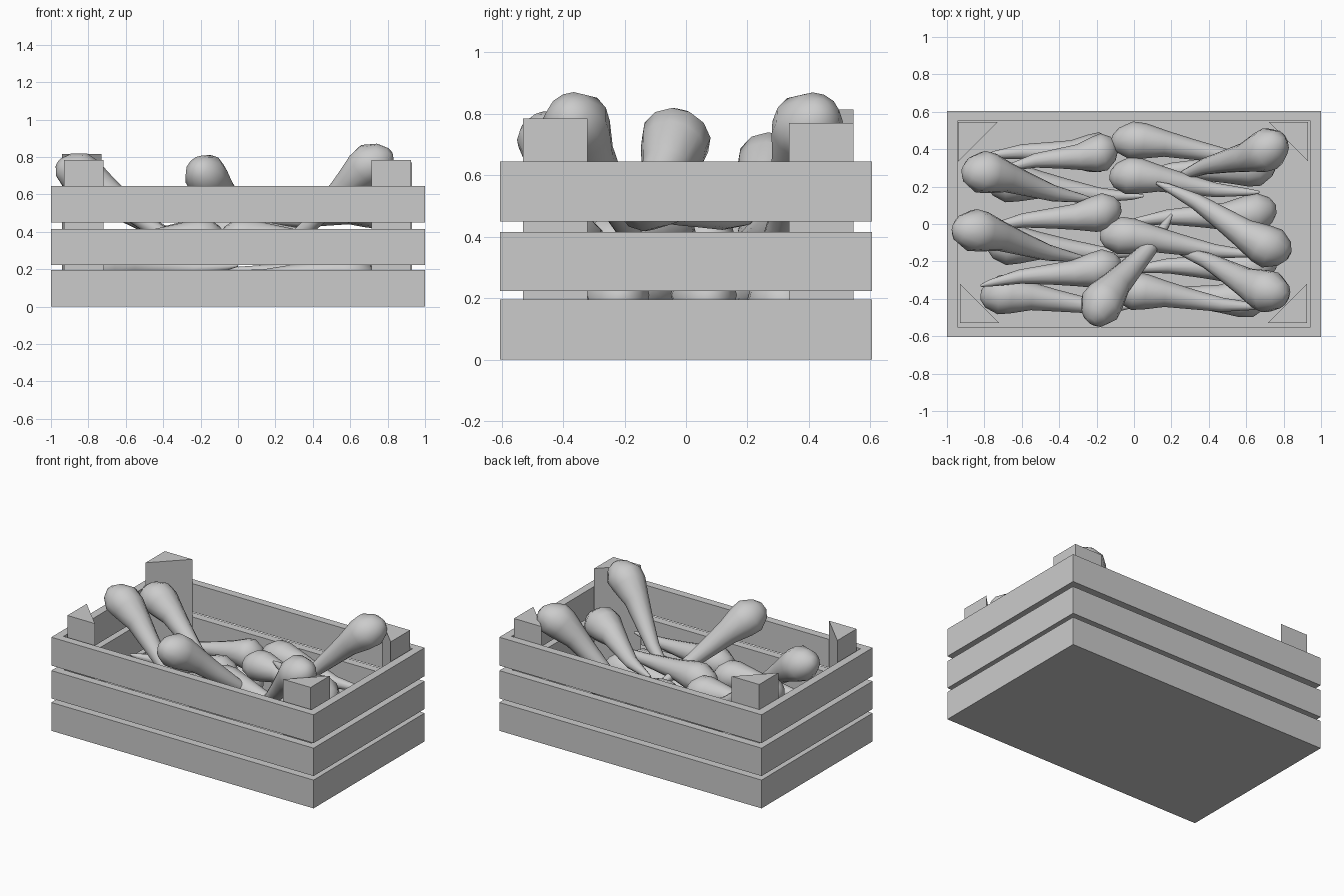
import bpy
import bmesh
import math
from mathutils import Vector

cube = bpy.data.objects.get("Cube")
if cube:
    bpy.data.objects.remove(cube, do_unlink=True)


def make_object(name, bm):
    bmesh.ops.recalc_face_normals(bm, faces=bm.faces)
    mesh = bpy.data.meshes.new(name)
    bm.to_mesh(mesh)
    bm.free()
    obj = bpy.data.objects.new(name, mesh)
    bpy.context.collection.objects.link(obj)
    return obj


def bridge(bm, a, b):
    n = len(a)
    for i in range(n):
        bm.faces.new((a[i], a[(i + 1) % n], b[(i + 1) % n], b[i]))


def prism(name, outline, z0, z1):
    bm = bmesh.new()
    low, high = ([bm.verts.new((x, y, z)) for x, y in outline] for z in (z0, z1))
    bm.faces.new(low)
    bm.faces.new(high)
    bridge(bm, low, high)
    return make_object(name, bm)


def rectangle(x, y):
    return [(-x, -y), (x, -y), (x, y), (-x, y)]


def slat_ring(name, z0, z1):
    bm = bmesh.new()
    loops = [[bm.verts.new((x, y, z)) for x, y in rectangle(*size)]
             for size, z in ((OUTER, z0), (OUTER, z1), (INNER, z1), (INNER, z0))]
    for i in range(4):
        bridge(bm, loops[i], loops[(i + 1) % 4])
    return make_object(name, bm)


# Crate: three slat rings, floor and triangular corner posts
OUTER, INNER = (1.0, 0.605), (0.945, 0.55)
for level, (z0, z1) in {"bottom": (0, 0.195), "middle": (0.223, 0.415),
                        "top": (0.45, 0.645)}.items():
    slat_ring(level + "_slats", z0, z1)
prism("floor", rectangle(*INNER), 0, 0.05)

POSTS = {
    "front_left_post": (1, -1, 0.925, 0.53, 0.785),
    "front_right_post": (-1, -1, 0.93, 0.53, 0.785),
    "back_left_post": (1, 1, 0.93, 0.545, 0.77),
    "back_right_post": (-1, 1, 0.94, 0.545, 0.815),
}
for name, (sx, sy, x, y, top) in POSTS.items():
    outline = [(sx * x, sy * y), (sx * (x - 0.21), sy * y), (sx * x, sy * (y - 0.21))]
    prism(name, outline, 0.04, top)

# Root vegetable: a lathed profile of (distance from crown, radius)
PROFILE = [(0, 0.024), (0.03, 0.068), (0.1, 0.106), (0.17, 0.1), (0.28, 0.074),
           (0.42, 0.058), (0.6, 0.04), (0.78, 0.02), (0.84, 0.007)]
SIDES = 12


def root(name, crown, tip, girth=1.0, bend=0.015):
    crown, tip = Vector(crown), Vector(tip)
    axis = tip - crown
    length = axis.length
    axis.normalize()
    side = axis.cross(Vector((0, 0, 1))).normalized()
    up = side.cross(axis)
    bm = bmesh.new()
    rings = []
    for d, r in PROFILE:
        t = d / PROFILE[-1][0]
        centre = crown + axis * t * length + (up - side) * bend * math.sin(2 * math.pi * t)
        ring = []
        for k in range(SIDES):
            a = math.tau * k / SIDES
            ring.append(bm.verts.new(
                centre + (side * math.cos(a) + up * math.sin(a)) * r * girth))
        if rings:
            bridge(bm, rings[-1], ring)
        rings.append(ring)
    bm.faces.new(rings[0])
    bm.faces.new(rings[-1])
    obj = make_object(name, bm)
    bpy.ops.object.select_all(action="DESELECT")
    obj.select_set(True)
    bpy.context.view_layer.objects.active = obj
    bpy.ops.object.shade_smooth_by_angle(angle=math.radians(50))


# Roots leaning on top of the pile
LEANING = [
    ((-0.91, 0.29, 0.67), (-0.22, 0.13, 0.32)),
    ((-0.96, -0.02, 0.77), (-0.24, -0.19, 0.3)),
    ((0.8, 0.44, 0.83), (0.2, 0.23, 0.3)),
    ((0.81, -0.39, 0.83), (0.2, -0.13, 0.3)),
    ((-0.23, -0.52, 0.76), (0.2, 0.05, 0.3)),
    ((0.83, -0.17, 0.53), (0.12, 0.22, 0.46)),
]
for i, (crown, tip) in enumerate(LEANING):
    root(f"leaning_root_{i + 1}", crown, tip, 1.08)

# Upper layer, lying along the crate with crowns near the middle
UPPER = [
    ((-0.12, 0.45, 0.37), (0.74, 0.35, 0.38)),
    ((-0.09, 0.41, 0.36), (-0.7, 0.29, 0.35)),
    ((-0.13, 0.26, 0.37), (0.67, 0.17, 0.38)),
    ((-0.07, 0.09, 0.37), (-0.8, -0.03, 0.36)),
    ((-0.18, -0.06, 0.38), (0.68, -0.16, 0.38)),
    ((-0.07, -0.21, 0.36), (-0.82, -0.33, 0.36)),
    ((-0.1, -0.36, 0.36), (0.7, -0.44, 0.36)),
]
for i, (crown, tip) in enumerate(UPPER):
    root(f"upper_root_{i + 1}", crown, tip, 0.95)

# Lower layer, crowns toward both ends of the crate
LOWER = [
    ((0.76, 0.33, 0.18), (-0.02, 0.25, 0.2)),
    ((0.76, 0.08, 0.2), (-0.05, 0.0, 0.2)),
    ((0.76, -0.21, 0.2), (-0.05, -0.25, 0.2)),
    ((-0.82, -0.38, 0.22), (0.0, -0.44, 0.22)),
    ((-0.78, -0.12, 0.18), (0.05, -0.15, 0.18)),
    ((-0.78, 0.22, 0.18), (0.05, 0.15, 0.18)),
    ((0.73, -0.38, 0.16), (-0.1, -0.4, 0.18)),
    ((-0.1, 0.4, 0.17), (-0.8, 0.36, 0.17)),
]
for i, (crown, tip) in enumerate(LOWER):
    root(f"lower_root_{i + 1}", crown, tip)
